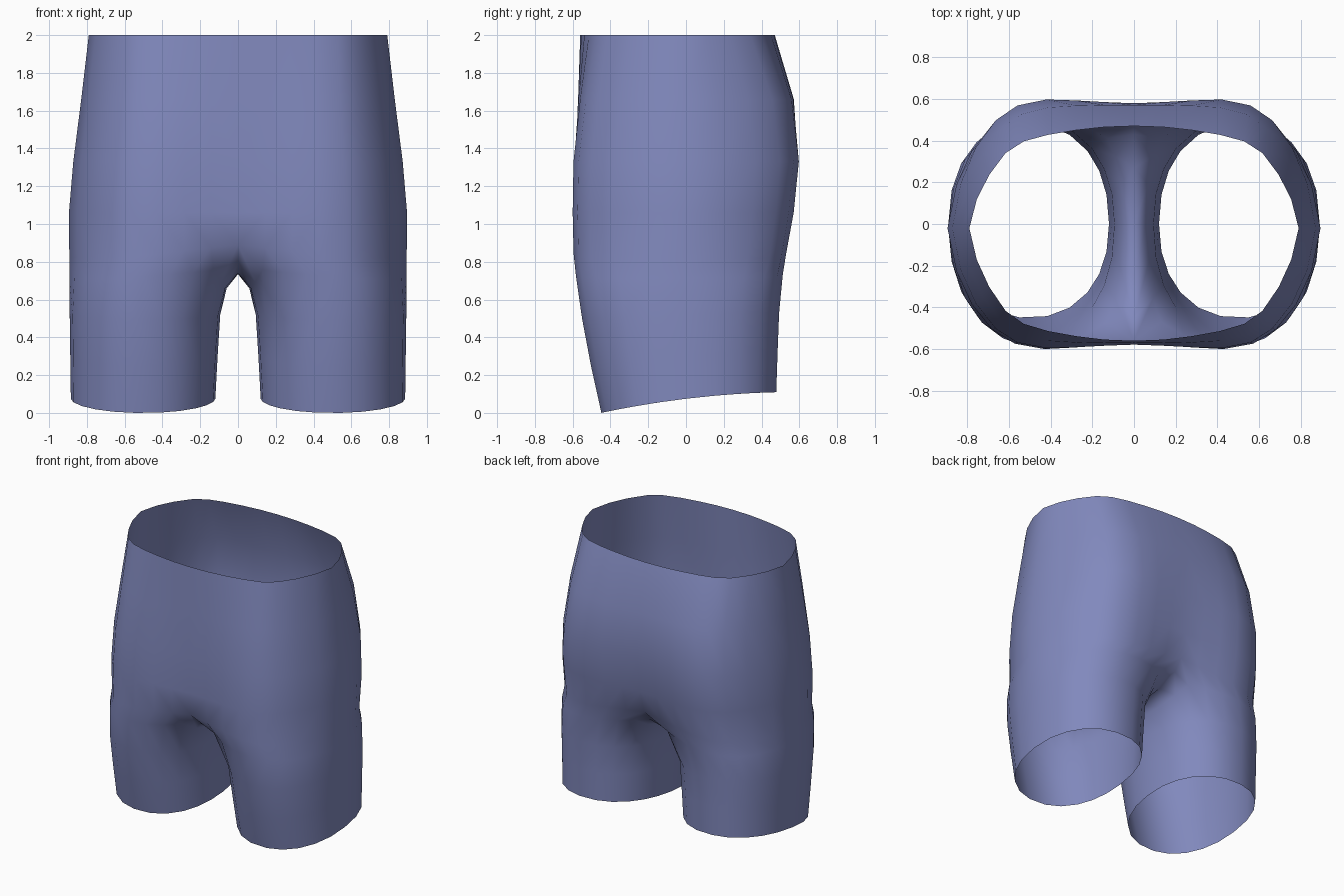
import bpy, bmesh, math
from mathutils import Vector

if "Cube" in bpy.data.objects:
    bpy.data.objects.remove(bpy.data.objects["Cube"])

OUTER, INNER = 17, 5          # points around the outside / inside of one leg

# Quarter outlines (width, depth) from centre line to side: full hips and waist
HIP = ((0, .965), (.16, .975), (.32, .99), (.48, 1), (.64, .955),
       (.76, .84), (.87, .63), (.952, .355), (1, 0))
WAIST = ((0, 1), (.18, .99), (.35, .96), (.52, .915), (.67, .85),
         (.78, .735), (.88, .52), (.955, .28), (1, 0))


def spow(v, e):
    return math.copysign(abs(v) ** e, v)


def body_arc(z, hw, front, back, waist=0.0, dip=0.0, lift=0.0):
    """Half ring from front centre, round the side, to back centre."""
    pts = []
    for i in range(OUTER):
        k = min(i, OUTER - 1 - i)
        u = HIP[k][0] * (1 - waist) + WAIST[k][0] * waist
        v = HIP[k][1] * (1 - waist) + WAIST[k][1] * waist
        v *= 1 - dip * max(0, 1 - u / 0.45)
        depth = front + 0.02 if i < OUTER // 2 else back + 0.02
        pts.append(Vector((hw * u, -0.02 + v * depth, z + lift * max(0, 1 - u / 0.7))))
    return pts


def leg_ring(z, x_in, x_out, front, back, tilt, p=2.2):
    """Closed leg ring; tilt blends in the slope of the hem."""
    split = math.radians(135)
    angles = [split * (2 * i / (OUTER - 1) - 1) for i in range(OUTER)]
    step = (2 * math.pi - 2 * split) / (INNER + 1)
    angles += [split + step * (j + 1) for j in range(INNER)]
    pts = []
    for a in angles:
        c, s = spow(math.cos(a), 2 / p), spow(math.sin(a), 2 / p)
        x = (x_in + x_out) / 2 + (x_out - x_in) / 2 * c
        y = s * (back if s > 0 else -front)
        pts.append(Vector((x, y, z + tilt * (0.121 * y - 0.102 * y * y))))
    return pts


# Crotch ring: outer arc plus the seam running under the body
crotch = body_arc(0.82, 0.893, -0.595, 0.53, 0, 0.03, 0.07)
crotch += [Vector((0, y, z)) for y, z in
           ((0.43, 0.81), (0.27, 0.75), (0.0, 0.735), (-0.25, 0.74), (-0.45, 0.79))]

# Leg rings from the hem upward; the last one eases into the crotch ring
legs = [leg_ring(0.075, 0.12, 0.885, -0.45, 0.48, 1.0),
        leg_ring(0.30, 0.108, 0.888, -0.505, 0.487, 0.6),
        leg_ring(0.52, 0.094, 0.891, -0.552, 0.495, 0.25)]
blend = []
for a, b in zip(leg_ring(0.52, 0.092, 0.892, -0.578, 0.505, 0.2), crotch):
    q = a.lerp(b, 0.35)
    q.z = a.z + (b.z - a.z) * 0.65
    blend.append(q)
legs += [blend, crotch]

# Hip and waist arcs
hips = [body_arc(1.06, 0.895, -0.60, 0.57, 0.0, 0.01),
        body_arc(1.33, 0.872, -0.598, 0.60, 0.05),
        body_arc(1.66, 0.83, -0.582, 0.582, 0.45),
        body_arc(2.0, 0.79, -0.56, 0.47, 1.0)]

bm = bmesh.new()
leg_v = [[bm.verts.new(p) for p in ring] for ring in legs]
hip_v = [leg_v[-1][:OUTER]] + [[bm.verts.new(p) for p in arc] for arc in hips]
for lo, hi in zip(leg_v, leg_v[1:]):
    n = len(lo)
    for i in range(n):
        k = (i + 1) % n
        bm.faces.new((lo[i], lo[k], hi[k], hi[i]))
for lo, hi in zip(hip_v, hip_v[1:]):
    for i in range(OUTER - 1):
        bm.faces.new((lo[i], lo[i + 1], hi[i + 1], hi[i]))
for f in bm.faces:
    f.smooth = True

mesh = bpy.data.meshes.new("shorts")
bm.to_mesh(mesh)
bm.free()
shorts = bpy.data.objects.new("shorts", mesh)
bpy.context.collection.objects.link(shorts)

# Left half
mirror = shorts.modifiers.new("mirror", 'MIRROR')
mirror.use_clip = True
mirror.merge_threshold = 0.001

# Fabric colour
fabric = bpy.data.materials.new("periwinkle fabric")
fabric.diffuse_color = (0.22, 0.25, 0.51, 1)
fabric.use_nodes = True
fabric.node_tree.nodes["Principled BSDF"].inputs["Base Color"].default_value = fabric.diffuse_color
mesh.materials.append(fabric)
